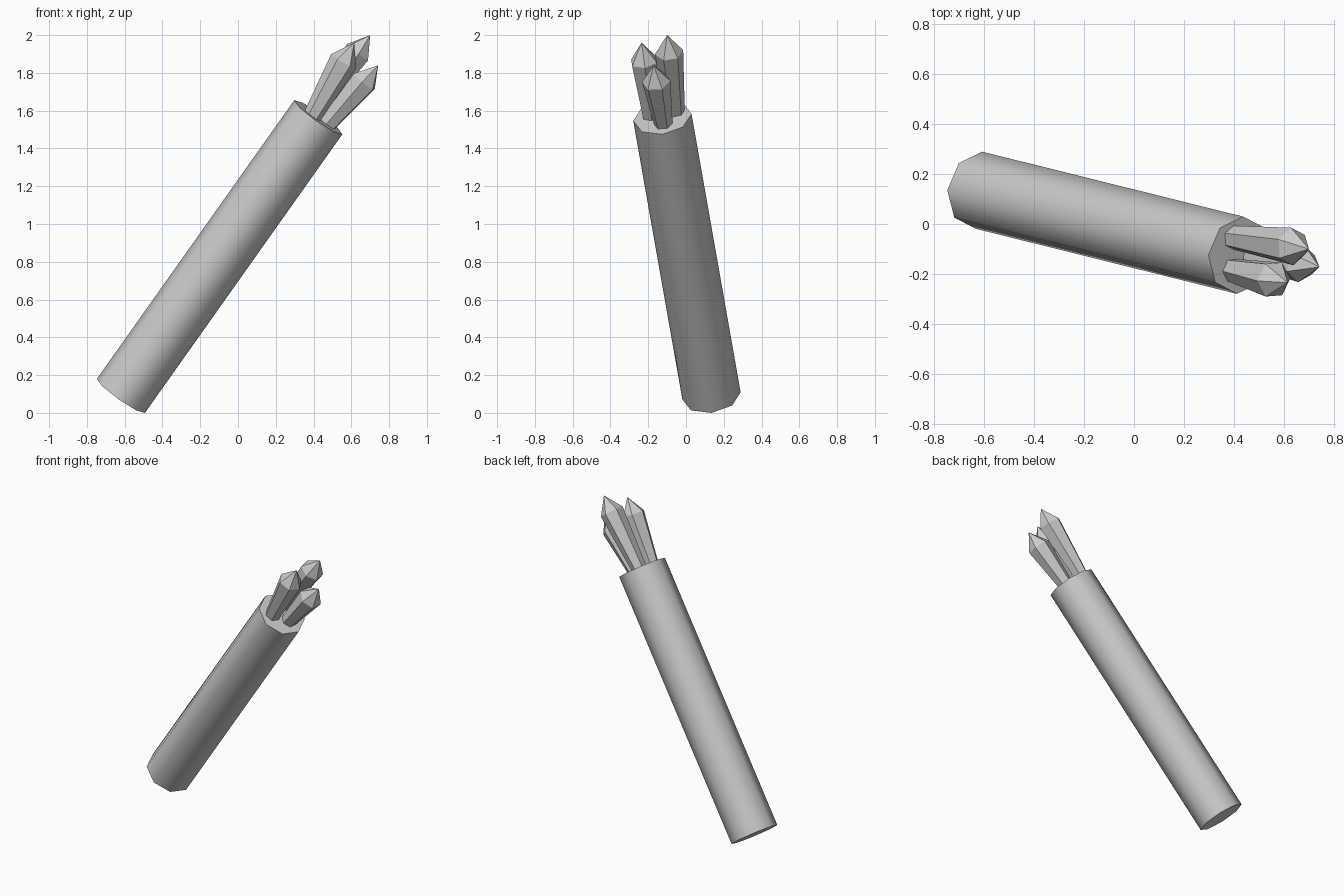
import bpy, math
from mathutils import Vector

if "Cube" in bpy.data.objects:
    bpy.data.objects.remove(bpy.data.objects["Cube"])


def lofted(name, base, axis, profile, sides, turn):
    """Straight part along an axis; profile = (distance, radius), radius 0 = point.
    turn is measured from the downhill direction across the axis."""
    d = axis.normalized()
    u = (Vector((0, 1, 0)) - d * d.y).normalized()
    e = u.cross(d)
    verts, faces, prev = [], [], None
    for dist, r in profile:
        start = len(verts)
        n = sides if r else 1
        for i in range(n):
            a = math.radians(turn) + 2 * math.pi * i / sides
            verts.append(base + d * dist + (e * math.cos(a) + u * math.sin(a)) * r)
        if prev is None:
            faces.append(list(range(start + sides))[::-1])
        else:
            for i in range(sides):
                j = (i + 1) % sides
                if n == 1:
                    faces.append([prev + i, prev + j, start])
                else:
                    faces.append([prev + i, prev + j, start + j, start + i])
        prev = start
    if profile[-1][1]:
        faces.append(list(range(prev, prev + sides)))
    mesh = bpy.data.meshes.new(name)
    mesh.from_pydata(verts, [], faces)
    obj = bpy.data.objects.new(name, mesh)
    bpy.context.collection.objects.link(obj)
    return obj


# Leaning octagonal shaft, smooth sides with flat caps
bottom = Vector((-0.62, 0.135, 0.09))
top = Vector((0.425, -0.125, 1.565))
shaft_axis = top - bottom
shaft = lofted("shaft", bottom, shaft_axis,
               [(0, 0.156), (shaft_axis.length, 0.156)], 8, 0)
bpy.ops.object.select_all(action='DESELECT')
shaft.select_set(True)
bpy.context.view_layer.objects.active = shaft
bpy.ops.object.shade_smooth_by_angle(angle=math.radians(50))

# Three hexagonal crystals flaring out of the shaft's end: base, tip, turn
crystals = [
    ("lower_crystal", (0.475, -0.12, 1.53), (0.742, -0.172, 1.84), 25),
    ("back_crystal", (0.40, -0.055, 1.595), (0.70, -0.10, 2.0), 38),
    ("front_crystal", (0.396, -0.185, 1.575), (0.615, -0.235, 1.96), 4),
]
for name, base, tip, turn in crystals:
    base, tip = Vector(base), Vector(tip)
    length = (tip - base).length
    lofted(name, base, tip - base,
           [(-0.03, 0.047), (length - 0.113, 0.076), (length, 0)], 6, turn)
